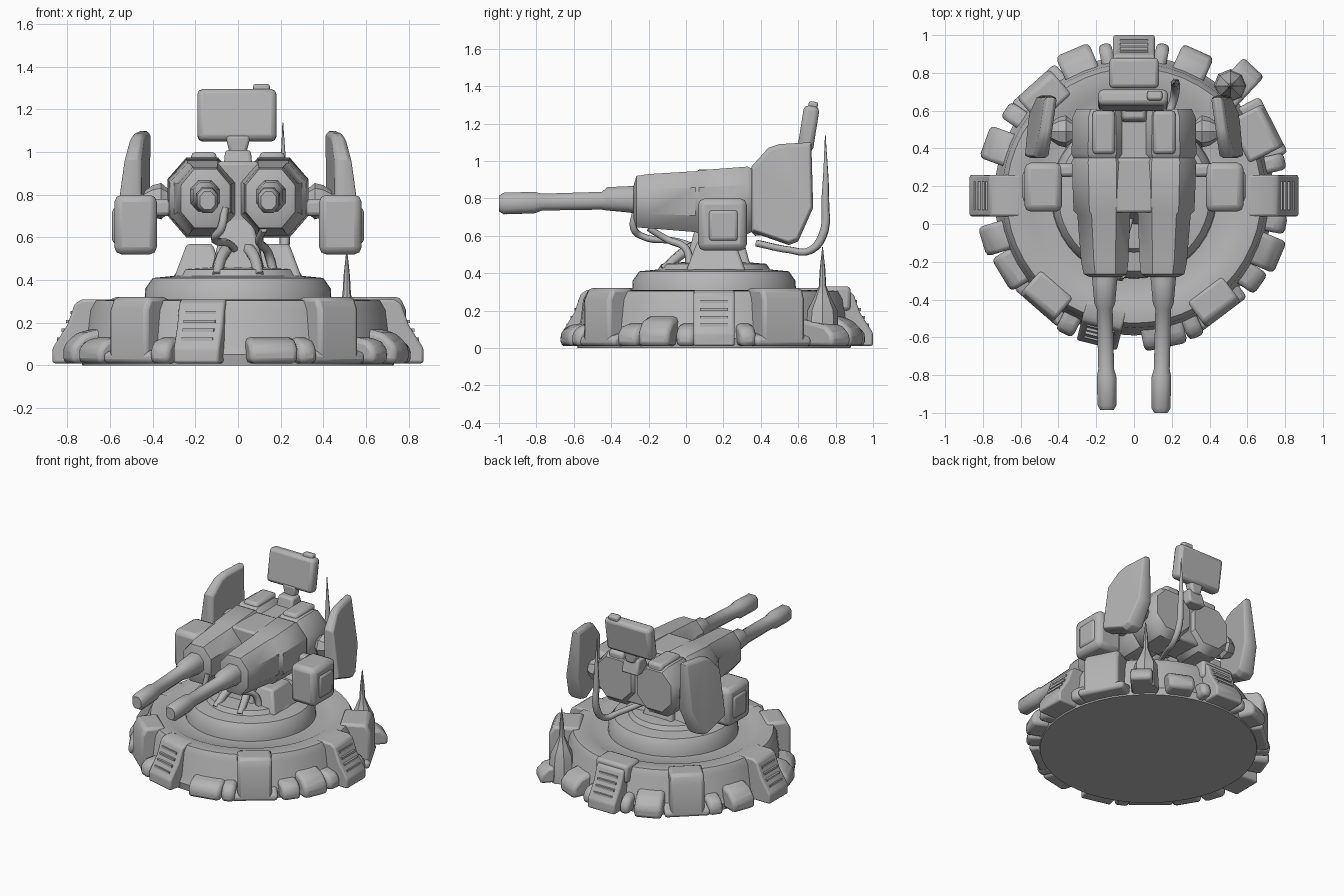
import bpy, bmesh, math
from mathutils import Vector, Matrix

old = bpy.data.objects.get("Cube")
if old:
    bpy.data.objects.remove(old, do_unlink=True)

grey = bpy.data.materials.new("plain grey")
grey.use_nodes = True
grey.diffuse_color = (0.46, 0.46, 0.46, 1)
grey.node_tree.nodes["Principled BSDF"].inputs["Base Color"].default_value = (0.46, 0.46, 0.46, 1)

CENTRE = Vector((0, 0.15, 0))


def loft(name, rings, bevel=0.0, angle=35, matrix=None):
    """Skin a list of equal-length rings, cap both ends, soften the edges."""
    bm = bmesh.new()
    rows = [[bm.verts.new(p) for p in ring] for ring in rings]
    n = len(rows[0])
    for a, b in zip(rows, rows[1:]):
        for i in range(n):
            j = (i + 1) % n
            bm.faces.new((a[i], a[j], b[j], b[i]))
    bm.faces.new(rows[0])
    bm.faces.new(rows[-1])
    if matrix:
        bm.transform(matrix)
    bmesh.ops.recalc_face_normals(bm, faces=bm.faces)
    for f in bm.faces:
        f.smooth = True
    me = bpy.data.meshes.new(name)
    bm.to_mesh(me)
    bm.free()
    me.set_sharp_from_angle(angle=math.radians(angle))
    me.materials.append(grey)
    ob = bpy.data.objects.new(name, me)
    bpy.context.collection.objects.link(ob)
    if bevel:
        mod = ob.modifiers.new("soft edges", "BEVEL")
        mod.width = bevel
        mod.segments = 2
        mod.limit_method = "ANGLE"
    return ob


def box(name, lo, hi, bevel=0.02, matrix=None):
    (x0, y0, z0), (x1, y1, z1) = lo, hi
    rings = [[(x0, y0, z), (x1, y0, z), (x1, y1, z), (x0, y1, z)] for z in (z0, z1)]
    return loft(name, rings, bevel, matrix=matrix)


def frustum(name, at, bottom, top, z0, z1, bevel=0.015):
    """Four-sided block whose half sizes change from bottom to top."""
    rings = [[(at[0] + sx * h[0], at[1] + sy * h[1], z)
              for sx, sy in ((-1, -1), (1, -1), (1, 1), (-1, 1))]
             for h, z in ((bottom, z0), (top, z1))]
    return loft(name, rings, bevel)


def octagon(cx, y, half, z0, z1, cut=0.27):
    """Chamfered rectangle standing across the y axis."""
    cz, hz = (z0 + z1) / 2, (z1 - z0) / 2
    k = 1 - 2 * cut
    pts = [(k, -1), (1, -k), (1, k), (k, 1), (-k, 1), (-1, k), (-1, -k), (-k, -1)]
    return [(cx + half * u, y, cz + hz * v) for u, v in pts]


def circle(r, z, n=48, at=CENTRE):
    return [(at.x + r * math.cos(math.tau * i / n), at.y + r * math.sin(math.tau * i / n), z)
            for i in range(n)]


def around(deg):
    """Place radial parts: local x runs outward from the base centre."""
    return Matrix.Translation(CENTRE) @ Matrix.Rotation(math.radians(deg), 4, "Z")


def radial_block(name, deg, profile, width, bevel=0.02):
    rings = [[(r, s * width / 2, z) for r, z in profile] for s in (-1, 1)]
    return loft(name, rings, bevel, matrix=around(deg))


def tube(name, points):
    """Curve through (x, y, z, radius) points."""
    cu = bpy.data.curves.new(name, "CURVE")
    cu.dimensions = "3D"
    cu.bevel_depth = 1
    cu.bevel_resolution = 1
    cu.resolution_u = 6
    cu.use_fill_caps = True
    sp = cu.splines.new("BEZIER")
    sp.bezier_points.add(len(points) - 1)
    for bp, (x, y, z, r) in zip(sp.bezier_points, points):
        bp.co = (x, y, z)
        bp.radius = r
        bp.handle_left_type = bp.handle_right_type = "AUTO"
    cu.materials.append(grey)
    ob = bpy.data.objects.new(name, cu)
    bpy.context.collection.objects.link(ob)


# Round base with a shallow moat, and turntable
base = [(0.73, 0), (0.74, 0.05), (0.72, 0.09), (0.70, 0.26), (0.675, 0.305), (0.58, 0.31),
        (0.55, 0.295), (0.44, 0.295)]
loft("base_ring", [circle(r, z) for r, z in base])
table = [(0.44, 0.28), (0.435, 0.36), (0.40, 0.41), (0.30, 0.42), (0.28, 0.45), (0.16, 0.46)]
loft("turntable", [circle(r, z) for r, z in table])

# Four tall bunker blocks on the diagonals
for deg, out, width in ((27, 0.83, 0.25), (-53, 0.79, 0.23), (-131, 0.79, 0.23), (132, 0.8, 0.23)):
    tall = [(0.62, 0.01), (out, 0.01), (out, 0.26), (out - 0.03, 0.32), (0.62, 0.32)]
    radial_block("bunker_block", deg, tall, width)
    radial_block("bunker_foot", deg, [(0.65, 0.01), (out, 0.01), (out, 0.06), (0.65, 0.1)], width + 0.08)

# Crates with sloping lids leaning on the wall
lid = [(0.66, 0.01), (0.84, 0.01), (0.84, 0.09), (0.78, 0.15), (0.66, 0.18)]
for deg, width in ((66, 0.18), (113, 0.19), (-23, 0.18), (160, 0.18), (-163, 0.16)):
    radial_block("lidded_crate", deg, lid, width, 0.025)

# Small low crates between the bigger parts
low = [(0.66, 0.01), (0.82, 0.01), (0.82, 0.08), (0.78, 0.12), (0.66, 0.14)]
for deg, width in ((-78, 0.23), (-35, 0.13), (-11, 0.1), (13, 0.09), (146, 0.1),
                   (-149, 0.2), (-117, 0.1), (-66, 0.09), (79, 0.07), (101, 0.07)):
    radial_block("low_crate", deg, low, width, 0.025)

# Sloping vents with raised slats
for deg, out in ((0, 0.87), (180, 0.87), (90, 0.85), (-104, 0.815)):
    wedge = [(0.6, 0.01), (out, 0.01), (out, 0.08), (out - 0.07, 0.19), (out - 0.105, 0.29),
             (out - 0.14, 0.31), (0.6, 0.31)]
    radial_block("vent_wedge", deg, wedge, 0.22, 0.012)
    for i in range(4):
        t = 0.2 + 0.2 * i
        r, z = out - 0.105 * t - 0.01, 0.08 + 0.21 * t
        box("vent_slat", (r - 0.03, -0.075, z - 0.008), (r + 0.009, 0.075, z + 0.008), 0, around(deg))
box("rear_walkway", (-0.13, 0.72, 0.2), (0.13, 0.88, 0.33))

# Corner mast with spike
radial_block("mast_crate", 47, [(0.66, 0.01), (0.93, 0.01), (0.93, 0.07), (0.88, 0.12), (0.66, 0.16)], 0.15)
mast = Vector((0.51, 0.73, 0))
loft("mast", [circle(r, z, 8, mast) for r, z in
              ((0.09, 0.01), (0.08, 0.2), (0.05, 0.26), (0.02, 0.33), (0.015, 0.42), (0.002, 0.54))])

# Pedestal and yoke under the guns
frustum("pedestal", (0, 0.17), (0.13, 0.18), (0.06, 0.1), 0.42, 0.72)
for s in (-1, 1):
    frustum("yoke_foot", (s * 0.18, 0.16), (0.12, 0.16), (0.06, 0.1), 0.41, 0.57)
    tube("yoke_strut", [(s * 0.1, -0.12, 0.42, 0.025), (s * 0.07, 0, 0.52, 0.03), (0, 0.12, 0.58, 0.03)])

# Twin gun housings, barrels and side gear
housing = [(-0.28, 0.15, 0.085, 0.69, 0.87), (-0.265, 0.152, 0.115, 0.645, 0.92),
           (-0.2, 0.155, 0.125, 0.64, 0.93), (0.05, 0.16, 0.14, 0.62, 0.945),
           (0.07, 0.165, 0.155, 0.61, 0.95), (0.33, 0.168, 0.162, 0.61, 0.97),
           (0.35, 0.168, 0.152, 0.62, 0.96), (0.37, 0.168, 0.162, 0.6, 0.975),
           (0.56, 0.168, 0.16, 0.61, 0.975), (0.61, 0.165, 0.14, 0.66, 0.95)]
barrel = [(-0.2, 0.155, 0.075, 0.71, 0.87), (-0.31, 0.155, 0.065, 0.725, 0.865),
          (-0.42, 0.155, 0.055, 0.735, 0.86), (-0.45, 0.155, 0.042, 0.74, 0.835),
          (-0.77, 0.147, 0.042, 0.735, 0.825), (-0.81, 0.145, 0.052, 0.72, 0.835),
          (-0.96, 0.143, 0.05, 0.715, 0.83), (-0.985, 0.143, 0.035, 0.73, 0.815)]
ear = [(0.35, 0.62), (0.35, 0.97), (0.44, 1.07), (0.50, 1.09), (0.67, 1.10),
       (0.68, 0.75), (0.60, 0.57), (0.55, 0.55)]
for s in (-1, 1):
    side = "left" if s > 0 else "right"
    loft(side + "_gun_housing", [octagon(s * c, y, h, a, b) for y, c, h, a, b in housing], angle=40)
    loft(side + "_barrel", [octagon(s * c, y - 0.015 * (s > 0) * (y < -0.9), h, a, b)
                            for y, c, h, a, b in barrel], angle=50)
    box(side + "_roof_hump", (s * 0.16 - 0.06, 0.37, 0.93), (s * 0.16 + 0.06, 0.6, 1.0))
    # ammunition box with raised face and short arm
    box(side + "_side_box", (s * 0.48 - 0.1, 0.065, 0.52), (s * 0.48 + 0.1, 0.325, 0.8), 0.035)
    box(side + "_box_plate", (s * 0.57 - 0.02, 0.12, 0.57), (s * 0.57 + 0.02, 0.28, 0.74))
    box(side + "_box_arm", (s * 0.37 - 0.06, 0.25, 0.70), (s * 0.37 + 0.06, 0.32, 0.78))
    # shield ear, tapering upward and toed out, on a knuckle
    rings = [[(s * (0.485 + dx * (1.3 - 1.2 * (z - 0.55)) - 0.07 * (z - 0.8) - 0.13 * (y - 0.5)),
               0.51 + (y - 0.51) * k, 0.83 + (z - 0.83) * k) for y, z in ear]
             for dx, k in ((-0.05, 0.93), (-0.025, 1), (0.025, 1), (0.05, 0.93))]
    loft(side + "_shield_ear", rings, 0.006)
    loft(side + "_ear_knuckle", [[(s * x, 0.49 + r * math.cos(a * math.tau / 8),
                                   0.77 + r * math.sin(a * math.tau / 8)) for a in range(8)]
                                 for x, r in ((0.28, 0.05), (0.33, 0.06), (0.36, 0.085),
                                              (0.40, 0.075), (0.45, 0.04))])

# Bridge between the housings
box("housing_bridge", (-0.1, 0.06, 0.66), (0.1, 0.35, 0.955), 0.015)
box("rear_bridge", (-0.1, 0.34, 0.64), (0.1, 0.58, 0.94), 0.015)

# Sensor panel on its neck
frustum("sensor_neck", (0, 0.6), (0.07, 0.07), (0.06, 0.045), 0.9, 1.01)
frustum("sensor_joint", (0, 0.63), (0.035, 0.03), (0.06, 0.035), 0.98, 1.08)
tilt = Matrix.Translation((0, 0.655, 1.175)) @ Matrix.Rotation(math.radians(-9), 4, "X")
box("sensor_panel", (-0.19, -0.042, -0.125), (0.18, 0.042, 0.12), 0.025, tilt)
box("sensor_tab", (0.07, -0.02, 0.1), (0.15, 0.03, 0.145), 0.012, tilt)

# Whip antenna and loose cables
tube("whip_antenna", [(0.08, 0.38, 0.56, 0.02), (0.17, 0.55, 0.525, 0.02), (0.21, 0.66, 0.52, 0.022),
                      (0.22, 0.73, 0.6, 0.025), (0.215, 0.745, 0.8, 0.022), (0.21, 0.745, 1.14, 0.002)])
tube("front_cable", [(-0.06, -0.27, 0.74, 0.018), (-0.08, -0.28, 0.64, 0.02),
                     (-0.11, -0.24, 0.6, 0.018), (-0.04, -0.05, 0.57, 0.018), (0, 0.1, 0.52, 0.018)])
tube("under_cable", [(0.12, -0.2, 0.64, 0.018), (0.1, -0.1, 0.58, 0.02),
                     (0.14, 0, 0.53, 0.022), (0.17, 0.02, 0.42, 0.022)])
